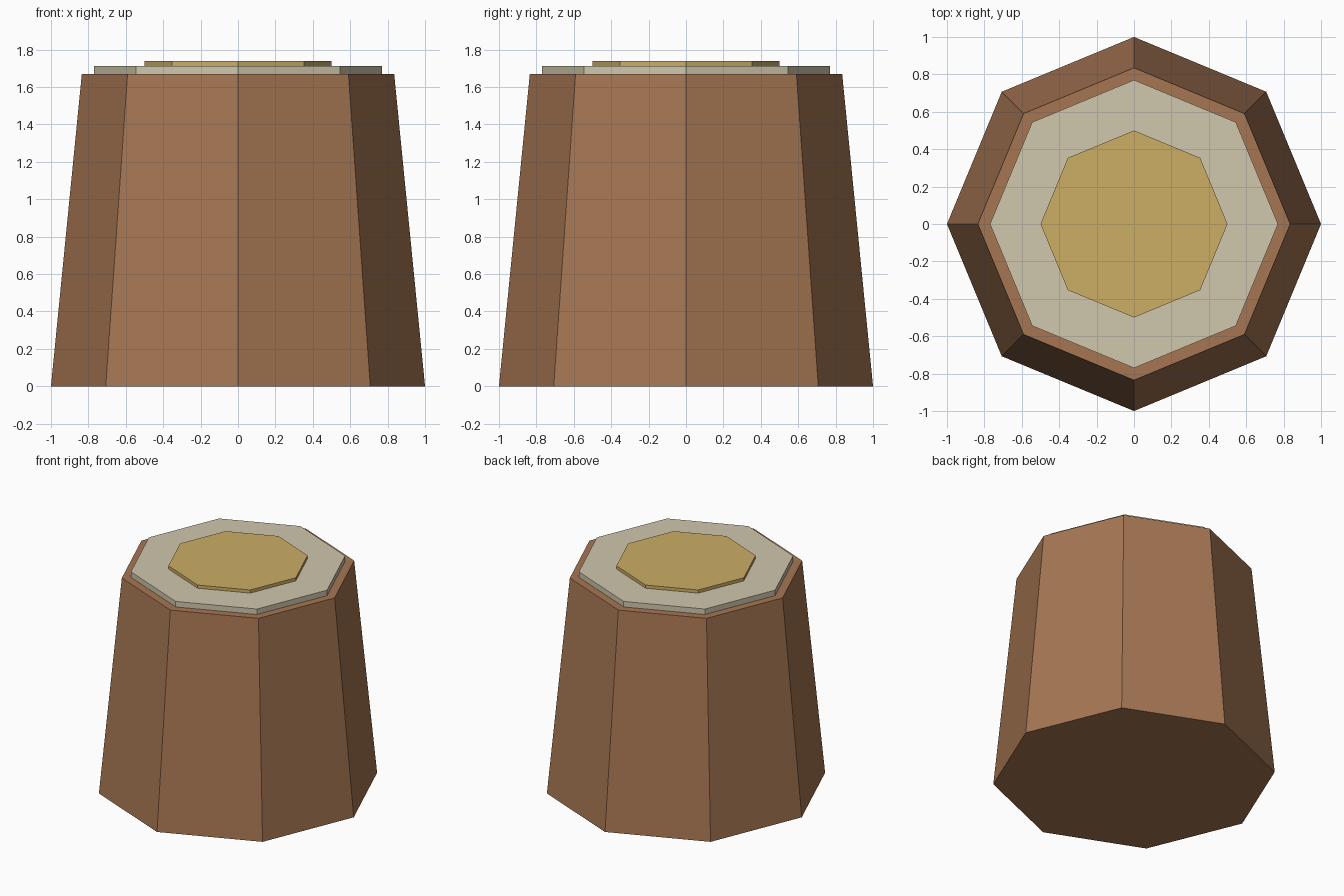
import bpy, math

if "Cube" in bpy.data.objects:
    bpy.data.objects.remove(bpy.data.objects["Cube"])

SIDES = 8


def material(name, srgb):
    """Flat colour given as 0-255 sRGB, stored as linear."""
    mat = bpy.data.materials.new(name)
    lin = [((c / 255 + 0.055) / 1.055) ** 2.4 for c in srgb]
    mat.diffuse_color = (*lin, 1.0)
    mat.use_nodes = True
    mat.node_tree.nodes["Principled BSDF"].inputs["Base Color"].default_value = mat.diffuse_color
    return mat


def tapered_prism(name, r_bottom, r_top, z_bottom, z_top, mat):
    """Flat-shaded octagonal prism with corners on the x and y axes."""
    verts = []
    for r, z in ((r_bottom, z_bottom), (r_top, z_top)):
        for i in range(SIDES):
            a = 2 * math.pi * i / SIDES
            verts.append((r * math.cos(a), r * math.sin(a), z))
    faces = [tuple(reversed(range(SIDES))), tuple(range(SIDES, 2 * SIDES))]
    for i in range(SIDES):
        j = (i + 1) % SIDES
        faces.append((i, j, j + SIDES, i + SIDES))
    mesh = bpy.data.meshes.new(name)
    mesh.from_pydata(verts, [], faces)
    mesh.materials.append(mat)
    obj = bpy.data.objects.new(name, mesh)
    bpy.context.collection.objects.link(obj)
    return obj


bark = material("bark brown", (166, 118, 83))
cream = material("pale wood", (208, 199, 174))
gold = material("golden heartwood", (204, 174, 100))

# Tapered trunk
tapered_prism("trunk", 1.0, 0.835, 0.0, 1.67, bark)
# Pale ring disc on the cut top
tapered_prism("outer_ring", 0.77, 0.77, 1.67, 1.713, cream)
# Golden centre disc
tapered_prism("heartwood", 0.5, 0.5, 1.713, 1.738, gold)
